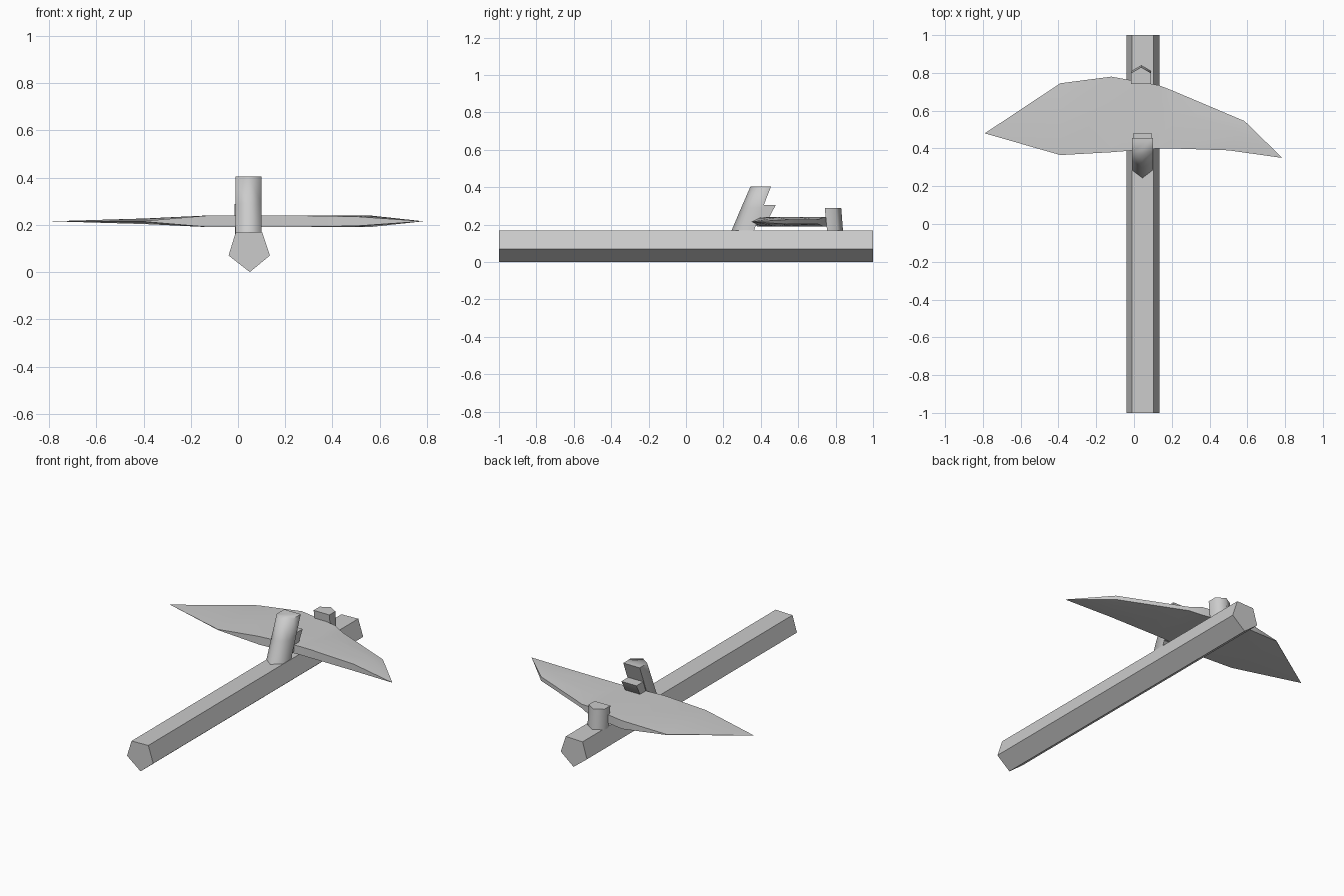
import bpy, bmesh, math
from mathutils import Vector

cube = bpy.data.objects.get("Cube")
if cube:
    bpy.data.objects.remove(cube, do_unlink=True)

stone = bpy.data.materials.new("light_grey")
stone.use_nodes = True
GREY = (0.6, 0.6, 0.6, 1)
stone.diffuse_color = GREY
stone.node_tree.nodes["Principled BSDF"].inputs["Base Color"].default_value = GREY


def loft(name, rings, angle):
    """Skin a list of equal-length rings and cap both ends."""
    bm = bmesh.new()
    loops = [[bm.verts.new(p) for p in ring] for ring in rings]
    for a, b in zip(loops, loops[1:]):
        for i in range(len(a)):
            j = (i + 1) % len(a)
            bm.faces.new((a[i], a[j], b[j], b[i]))
    bm.faces.new(loops[0])
    bm.faces.new(loops[-1])
    bmesh.ops.remove_doubles(bm, verts=bm.verts, dist=0.0005)
    bmesh.ops.recalc_face_normals(bm, faces=bm.faces)
    mesh = bpy.data.meshes.new(name)
    bm.to_mesh(mesh)
    bm.free()
    mesh.materials.append(stone)
    obj = bpy.data.objects.new(name, mesh)
    bpy.context.collection.objects.link(obj)
    bpy.ops.object.select_all(action='DESELECT')
    obj.select_set(True)
    bpy.context.view_layer.objects.active = obj
    bpy.ops.object.shade_smooth_by_angle(angle=math.radians(angle))
    return obj


# Five-sided handle
section = [(0.05, 0), (0.135, 0.07), (0.102, 0.17), (-0.01, 0.167), (-0.04, 0.07)]
loft("handle", [[(x, y, z) for x, z in section] for y in (-1, 1)], 30)


def peg_ring(flat, point, z, x0=-0.01, x1=0.1):
    """Five-sided ring, flat at one y and pointed at the other."""
    mid = flat + (point - flat) * 0.65
    return [(x0, flat, z), (x1, flat, z), (x1, mid, z),
            ((x0 + x1) / 2, point, z), (x0, mid, z)]


# Leaning front peg, with a short spur behind it
loft("front_peg", [peg_ring(0.36, 0.24, 0.16), peg_ring(0.41, 0.295, 0.29),
                   peg_ring(0.455, 0.345, 0.405)], 75)
spur = [(0.34, 0.2), (0.40, 0.2), (0.445, 0.24), (0.48, 0.305), (0.37, 0.305)]
loft("front_peg_spur", [[(x, y, z) for y, z in spur] for x in (-0.005, 0.095)], 40)

# Upright rear peg
loft("rear_peg", [peg_ring(0.755, 0.84, 0.16, -0.012, 0.09),
                  peg_ring(0.742, 0.83, 0.288, -0.015, 0.09)], 75)

# Head: stations of front edge, back edge and half thickness (front, ridge, back)
stations = [
    ((-0.79, 0.48), (-0.79, 0.48), (0, 0, 0)),
    ((-0.39, 0.365), (-0.39, 0.745), (0.002, 0.012, 0.002)),
    ((-0.12, 0.38), (-0.12, 0.78), (0.025, 0.025, 0.025)),
    ((0.13, 0.40), (0.13, 0.735), (0.025, 0.025, 0.025)),
    ((0.2, 0.40), (0.2, 0.708), (0.025, 0.025, 0.012)),
    ((0.5, 0.39), (0.585, 0.545), (0.02, 0.025, 0.012)),
    ((0.785, 0.35), (0.785, 0.35), (0, 0, 0)),
]
rings = []
for front, back, half in stations:
    f, b = Vector(front), Vector(back)
    line = list(zip((f, f.lerp(b, 0.65), b), half))
    top = [(p.x, p.y, 0.215 + h) for p, h in line]
    bottom = [(p.x, p.y, 0.215 - h) for p, h in reversed(line)]
    rings.append(top + bottom)
loft("head", rings, 35)
